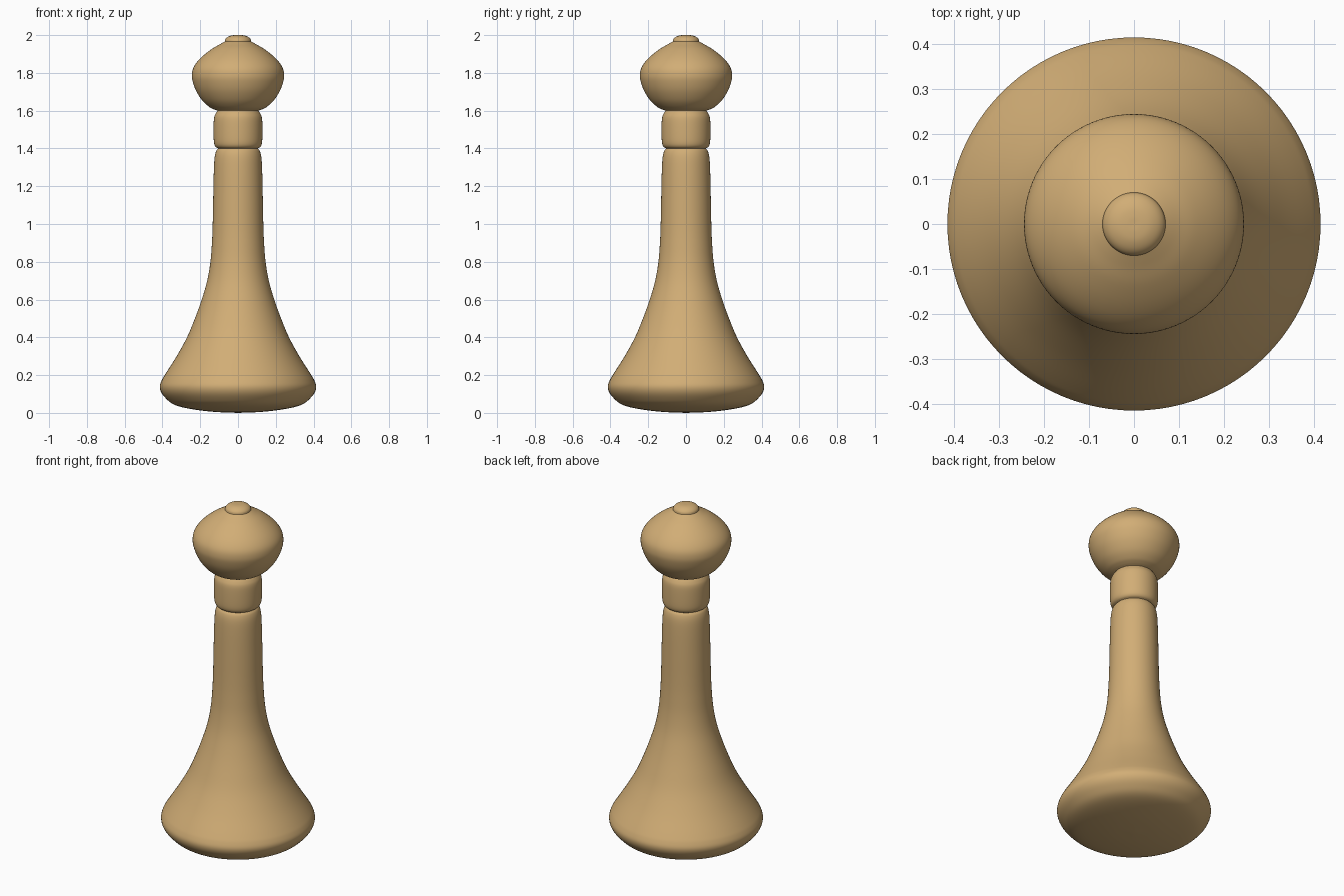
import bpy, bmesh, math
from mathutils import Vector

if "Cube" in bpy.data.objects:
    bpy.data.objects.remove(bpy.data.objects["Cube"])

SIDES = 96


def smooth_profile(pts, steps=5):
    """Catmull-Rom curve through (radius, height) points."""
    p = [Vector(q) for q in pts]
    p = [2 * p[0] - p[1]] + p + [2 * p[-1] - p[-2]]
    out = []
    for a, b, c, d in zip(p, p[1:], p[2:], p[3:]):
        for i in range(steps):
            t = i / steps
            out.append(0.5 * (2 * b + (c - a) * t + (2 * a - 5 * b + 4 * c - d) * t * t
                              + (3 * b - a - 3 * c + d) * t ** 3))
    out.append(p[-2])
    return out


def lathe(name, pts):
    bm = bmesh.new()
    prof = smooth_profile(pts)
    verts = [bm.verts.new((max(r, 0), 0, z)) for r, z in prof]
    edges = [bm.edges.new(e) for e in zip(verts, verts[1:])]
    bmesh.ops.spin(bm, geom=verts + edges, cent=(0, 0, 0), axis=(0, 0, 1),
                   angle=2 * math.pi, steps=SIDES, use_merge=True)
    bmesh.ops.remove_doubles(bm, verts=bm.verts, dist=1e-5)
    bmesh.ops.recalc_face_normals(bm, faces=bm.faces)
    # make sure normals face outwards from the axis
    if sum(f.normal.dot(Vector((*f.calc_center_median().xy, 0))) for f in bm.faces) < 0:
        bmesh.ops.reverse_faces(bm, faces=bm.faces)
    me = bpy.data.meshes.new(name)
    bm.to_mesh(me)
    bm.free()
    for f in me.polygons:
        f.use_smooth = True
    me.materials.append(wood)
    ob = bpy.data.objects.new(name, me)
    bpy.context.collection.objects.link(ob)
    return ob


wood = bpy.data.materials.new("wood")
wood.diffuse_color = (0.64, 0.42, 0.18, 1)
wood.use_nodes = True
wood.node_tree.nodes["Principled BSDF"].inputs["Base Color"].default_value = wood.diffuse_color

# Flared body with rounded underside
lathe("body", [(0, 0), (0.12, 0.005), (0.22, 0.016), (0.30, 0.031), (0.35, 0.05),
               (0.385, 0.08), (0.407, 0.11), (0.414, 0.14), (0.405, 0.17), (0.385, 0.205),
               (0.325, 0.30), (0.27, 0.40), (0.228, 0.50), (0.192, 0.60), (0.163, 0.70),
               (0.146, 0.80), (0.138, 0.90), (0.134, 1.0), (0.131, 1.15), (0.128, 1.28),
               (0.124, 1.35), (0.116, 1.385), (0.105, 1.40)])

# Neck collar between two grooves
lathe("collar", [(0.105, 1.40), (0.118, 1.408), (0.126, 1.425), (0.129, 1.46), (0.129, 1.53),
                 (0.126, 1.565), (0.118, 1.585), (0.108, 1.60)])

# Bulbous head
lathe("head", [(0.108, 1.60), (0.13, 1.608), (0.155, 1.622), (0.19, 1.655), (0.222, 1.705),
               (0.24, 1.755), (0.244, 1.79), (0.237, 1.825), (0.215, 1.86), (0.18, 1.895),
               (0.135, 1.929), (0.095, 1.952), (0.07, 1.966)])

# Small button on top
lathe("button", [(0.07, 1.966), (0.067, 1.978), (0.056, 1.989), (0.038, 1.997), (0.018, 2.0),
                 (0, 2.0)])
